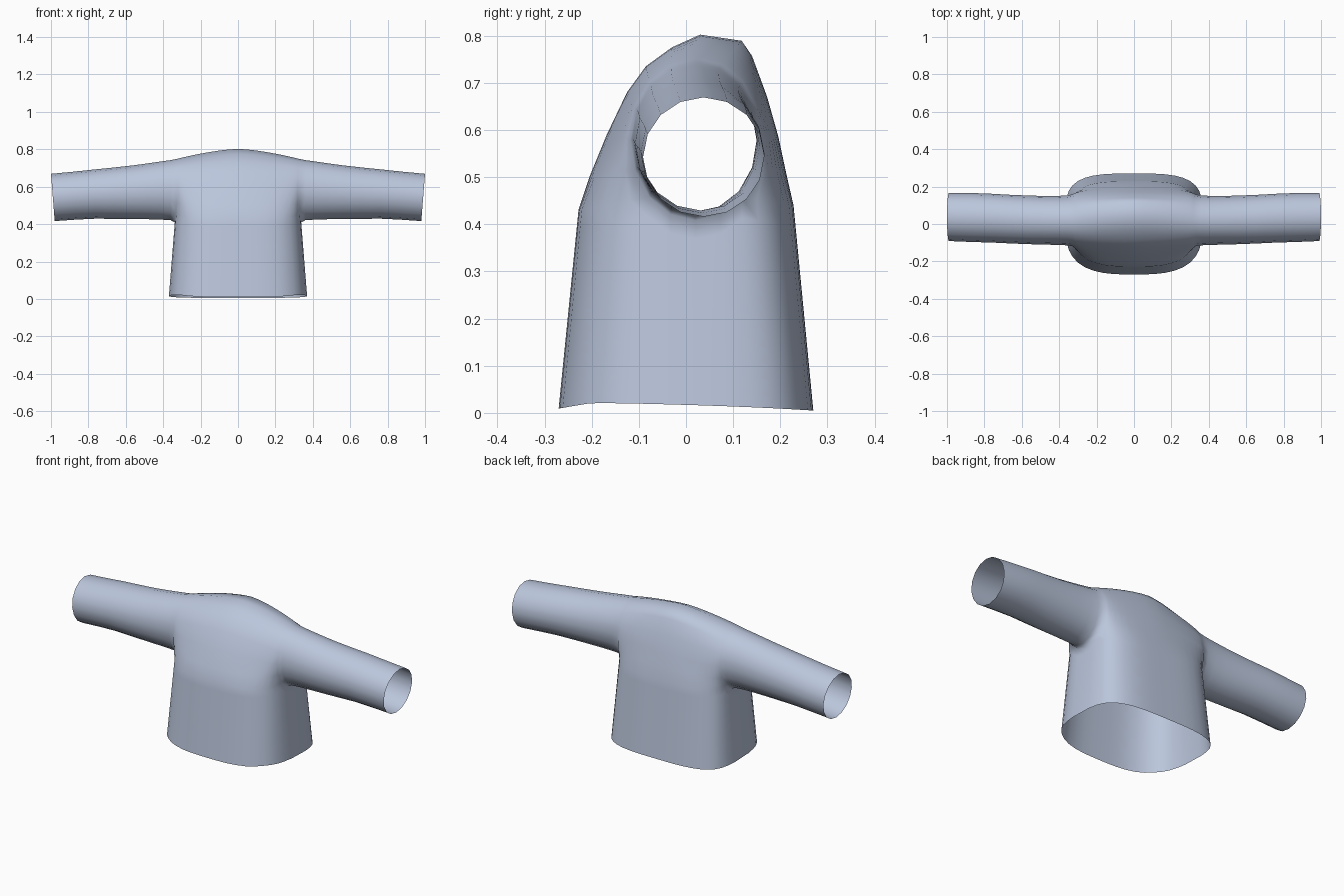
import bpy, bmesh, math

if "Cube" in bpy.data.objects:
    bpy.data.objects.remove(bpy.data.objects["Cube"])

ARM_X = 0.33          # where the sleeve leaves the body
STATIONS = [0, .05, .1, .15, .2, .24, .275, .30, .318, ARM_X]

# Side outline of the body above the armpits (y, z), front to back
CENTRE = [(-.228, .43), (-.205, .5), (-.168, .59), (-.125, .68), (-.085, .735),
          (-.03, .775), (.03, .802), (.118, .789), (.14, .757), (.172, .67),
          (.196, .585), (.212, .51), (.228, .44)]

# Sleeve sections: x, front y, back y, bottom z, top z
SLEEVE = [(ARM_X, -.118, .158, .408, .748), (.36, -.114, .153, .421, .742),
          (.41, -.112, .150, .424, .735), (.48, -.110, .150, .426, .725),
          (.56, -.108, .152, .427, .714), (.66, -.104, .156, .428, .703),
          (.77, -.099, .162, .429, .692), (.88, -.096, .166, .424, .680),
          (1.0, -.091, .166, .416, .669)]


def ring(section):
    """Sixteen points round a sleeve: 13 over the top, then 3 underneath."""
    x, y0, y1, z0, z1 = section
    pts = []
    for i in range(16):
        a = math.radians(225 - 22.5 * i)
        # the cuff leans inwards at its lower edge
        lean = .01 * (1 - math.sin(a)) * max(0, (x - .6) / .4)
        pts.append((x - lean, (y0 + y1) / 2 + (y1 - y0) / 2 * math.cos(a),
                    (z0 + z1) / 2 + (z1 - z0) / 2 * math.sin(a)))
    return pts


def roundness(x, n):
    return (1 - (x / .335) ** n) ** (1 / n)


def blend_weight(x, row):
    """0 at the body centre, 1 at the sleeve; squarer low down than on top."""
    n = 3 if row < 6 else 3.5
    end = roundness(ARM_X, n)
    low = 1 - (roundness(x, n) - end) / (1 - end)
    top = (x / ARM_X) ** 1.5
    h = math.sin(math.pi * row / 12)
    return low * (1 - h) + top * h


bm = bmesh.new()


def add_row(points):
    return [bm.verts.new(p) for p in points]


def bridge(a, b, closed=False):
    n = len(a)
    for i in range(n if closed else n - 1):
        j = (i + 1) % n
        bm.faces.new((a[i], a[j], b[j], b[i]))


# Shoulders: arches from the front, over the top, to the back
root = ring(SLEEVE[0])
arches = []
for x in STATIONS:
    pts = []
    for k, (cy, cz) in enumerate(CENTRE):
        w = blend_weight(x, k)
        pts.append((x, cy + (root[k][1] - cy) * w, cz + (root[k][2] - cz) * w))
    arches.append(add_row(pts))
for a, b in zip(arches, arches[1:]):
    bridge(a, b)

# Sleeve: open tube continuing the last arch
under = add_row([(.337, y, z) for _, y, z in root[13:]])
previous = arches[-1] + under
for section in SLEEVE[1:]:
    row = add_row(ring(section))
    bridge(previous, row, True)
    previous = row

# Body: open skirt hanging from the arch feet and the armpit
upper = [a[0] for a in arches] + under[::-1] + [a[-1] for a in arches[::-1]]
start = [v.co.copy() for v in upper]


def hem_point(p):
    y = p.y * .27 / .228
    z = .013 - .03 * y - .004 * math.cos(y / .27 * math.pi * .5)
    z += .008 * (1 - (y / .27) ** 2) - .012 * max(0, (-y - .2) / .07)
    return p.x * .367 / .335, y, z


previous = upper
for f in (.1, .25, .45, .7, 1):
    pts = []
    for p in start:
        hx, hy, hz = hem_point(p)
        pts.append((p.x + (hx - p.x) * f, p.y + (hy - p.y) * f, p.z + (hz - p.z) * f))
    row = add_row(pts)
    bridge(previous, row)
    previous = row

bmesh.ops.recalc_face_normals(bm, faces=bm.faces)
top = max(bm.faces, key=lambda f: f.calc_center_median().z)
if top.normal.z < 0:
    bmesh.ops.reverse_faces(bm, faces=bm.faces)
mesh = bpy.data.meshes.new("shirt")
bm.to_mesh(mesh)
bm.free()
shirt = bpy.data.objects.new("shirt", mesh)
bpy.context.collection.objects.link(shirt)

# Left half mirrored from the right
mirror = shirt.modifiers.new("mirror", 'MIRROR')
mirror.use_clip = True
mirror.merge_threshold = .001

cloth = bpy.data.materials.new("pale blue cloth")
cloth.diffuse_color = (.50, .57, .72, 1)
cloth.use_nodes = True
cloth.node_tree.nodes["Principled BSDF"].inputs["Base Color"].default_value = cloth.diffuse_color
mesh.materials.append(cloth)
mesh.shade_smooth()
